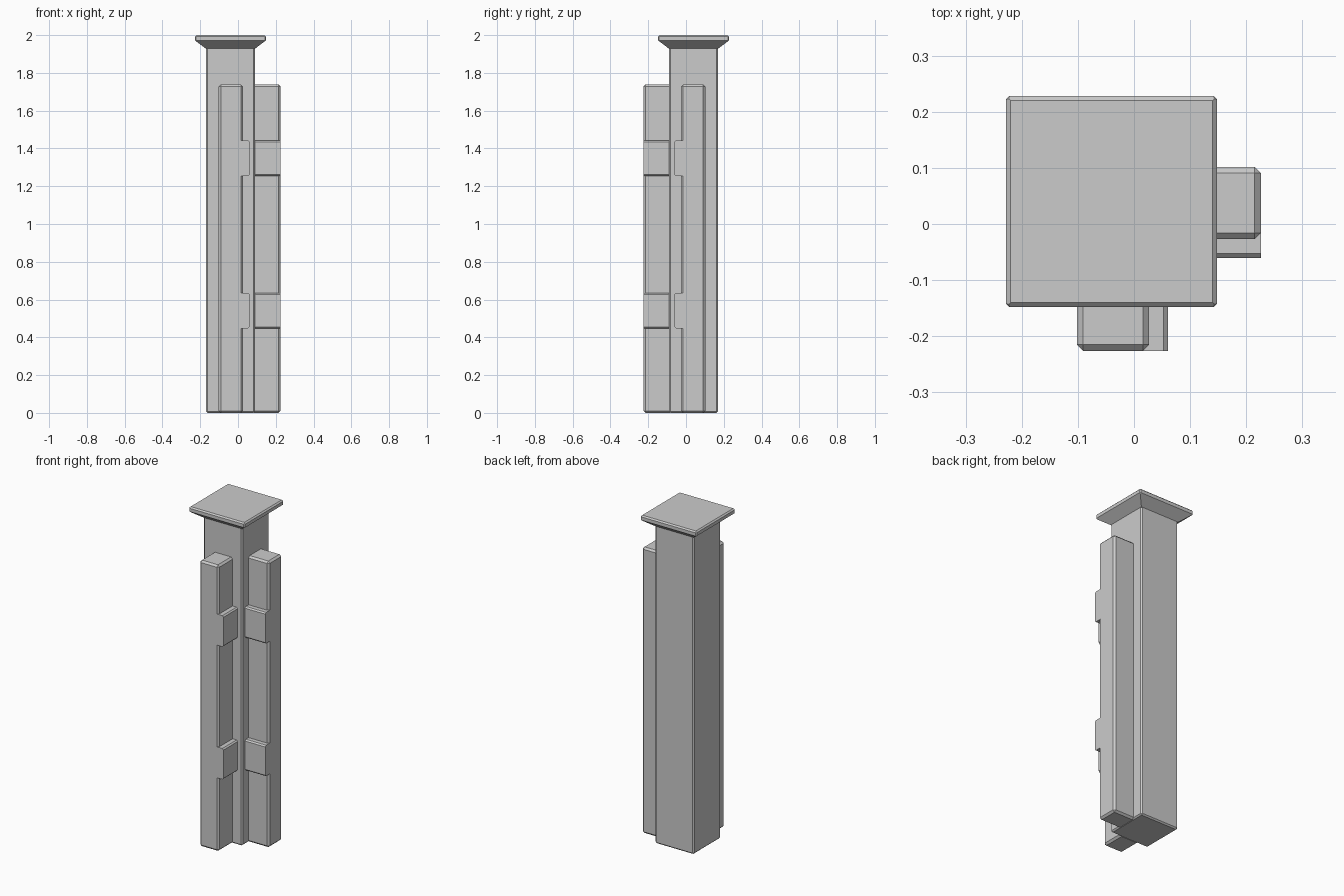
import bpy, bmesh
from mathutils import Matrix, Vector

if "Cube" in bpy.data.objects:
    bpy.data.objects.remove(bpy.data.objects["Cube"])

# Reflection across the post's diagonal: (x, y) -> (-y, -x)
DIAGONAL = Matrix(((0, -1, 0, 0), (-1, 0, 0, 0), (0, 0, 1, 0), (0, 0, 0, 1)))
IDENTITY = Matrix.Identity(4)


def finish(name, bm, matrix=IDENTITY):
    bm.transform(matrix)
    bmesh.ops.recalc_face_normals(bm, faces=bm.faces)
    mesh = bpy.data.meshes.new(name)
    bm.to_mesh(mesh)
    bm.free()
    obj = bpy.data.objects.new(name, mesh)
    bpy.context.collection.objects.link(obj)
    return obj


def box(name, lo, hi, bevel, matrix=IDENTITY, keep=lambda e: True):
    """Box between two corners, chamfering the edges picked by keep."""
    lo, hi = Vector(lo), Vector(hi)
    bm = bmesh.new()
    bmesh.ops.create_cube(bm, size=1)
    for v in bm.verts:
        v.co = (lo + hi) / 2 + v.co * (hi - lo)
    bmesh.ops.bevel(bm, geom=[e for e in bm.edges if keep(e)], offset=bevel,
                    offset_type='OFFSET', segments=1, affect='EDGES')
    return finish(name, bm, matrix)


def outer_tab_edge(e):
    """Tab chamfers run front to back along its protruding side only."""
    a, b = (v.co for v in e.verts)
    return abs(a.y - b.y) > 0.01 and a.x > 0.05


# Square post
box("post", (-0.17, -0.09, 0), (0.09, 0.17, 1.945), 0.008)

# Flared cap: stacked square rings (half width, height)
bm = bmesh.new()
rings = []
for h, z in [(0.13, 1.928), (0.188, 1.972), (0.188, 1.992), (0.18, 2.0)]:
    rings.append([bm.verts.new((-0.04 + sx * h, 0.04 + sy * h, z))
                  for sx, sy in ((-1, -1), (1, -1), (1, 1), (-1, 1))])
for a, b in zip(rings, rings[1:]):
    for i in range(4):
        j = (i + 1) % 4
        bm.faces.new((a[i], a[j], b[j], b[i]))
bm.faces.new(rings[0])
bm.faces.new(rings[-1])
# Slightly chamfer the rim's vertical corners
rim = [e for e in bm.edges
       if all(abs(v.co.z - 1.982) < 0.012 for v in e.verts)
       and abs(e.verts[0].co.z - e.verts[1].co.z) > 0.01]
bmesh.ops.bevel(bm, geom=rim, offset=0.006, offset_type='OFFSET',
                segments=1, affect='EDGES')
finish("cap", bm)

# Rail with two side tabs, on the front and mirrored to the right
for side, matrix in (("front", IDENTITY), ("right", DIAGONAL)):
    box(side + "_rail", (-0.102, -0.226, 0), (0.027, -0.075, 1.738), 0.011, matrix)
    for level, z0, z1 in (("lower", 0.448, 0.636), ("upper", 1.254, 1.443)):
        box(f"{side}_{level}_tab", (0.014, -0.2262, z0), (0.061, -0.085, z1),
            0.008, matrix, outer_tab_edge)
